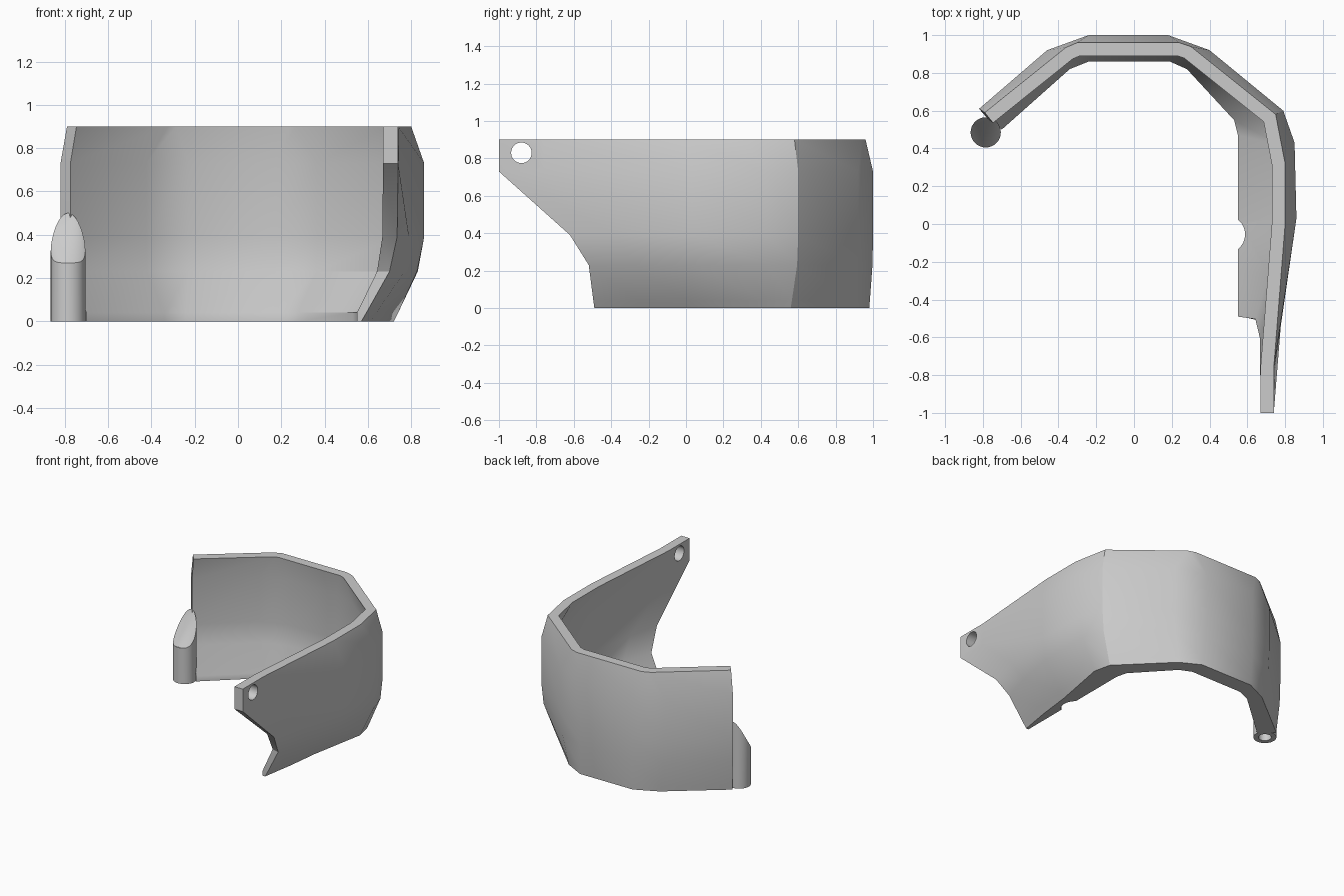
import bpy
import bmesh
import math
from mathutils import Vector

default_cube = bpy.data.objects.get("Cube")
if default_cube:
    bpy.data.objects.remove(default_cube, do_unlink=True)

grey = bpy.data.materials.new("plain_grey")
grey.use_nodes = True
grey.diffuse_color = (0.6, 0.6, 0.6, 1)
grey.node_tree.nodes["Principled BSDF"].inputs["Base Color"].default_value = grey.diffuse_color


def make_object(name, mesh_builder):
    """Turn a bmesh into a linked object with the shared material."""
    bmesh.ops.recalc_face_normals(mesh_builder, faces=mesh_builder.faces)
    mesh = bpy.data.meshes.new(name)
    mesh_builder.to_mesh(mesh)
    mesh_builder.free()
    mesh.materials.append(grey)
    part = bpy.data.objects.new(name, mesh)
    bpy.context.collection.objects.link(part)
    return part


def make_cutter(name, radius, depth, location, rotation=(0, 0, 0)):
    """Hidden cylinder used for cutting holes."""
    bpy.ops.mesh.primitive_cylinder_add(
        vertices=32, radius=radius, depth=depth, location=location, rotation=rotation)
    cutter = bpy.context.object
    cutter.name = name
    cutter.hide_render = True
    cutter.hide_set(True)
    cutter.display_type = 'WIRE'
    return cutter


def cut(part, cutter):
    """Boolean the cutter out of the part, apply it and drop the cutter."""
    modifier = part.modifiers.new(cutter.name, 'BOOLEAN')
    modifier.operation = 'DIFFERENCE'
    modifier.solver = 'EXACT'
    modifier.object = cutter
    bpy.context.view_layer.objects.active = part
    bpy.ops.object.modifier_apply(modifier=modifier.name)
    bpy.data.objects.remove(cutter, do_unlink=True)


def smooth(part):
    bpy.ops.object.select_all(action='DESELECT')
    part.select_set(True)
    bpy.context.view_layer.objects.active = part
    bpy.ops.object.shade_smooth_by_angle(angle=math.radians(30))


def blend(first, second, factor):
    return [a.lerp(b, factor) for a, b in zip(first, second)]


def contour(*points):
    return [Vector(point) for point in points]


def inset(path, distance):
    """Offset an open path to the inside of the curve, with mitred corners."""
    normals = []
    for start, end in zip(path, path[1:]):
        direction = (end - start).normalized()
        normals.append(Vector((direction.y, -direction.x)))
    result = []
    for index, point in enumerate(path):
        before = normals[max(index - 1, 0)]
        after = normals[min(index, len(normals) - 1)]
        middle = (before + after).normalized()
        result.append(point + middle * (distance / middle.dot(after)))
    return result


# Outer contours, from the short arm round the back to the long arm
bottom = contour((-.8, .59), (-.41, .9), (-.24, .98), (.2, .98), (.35, .9),
                 (.69, .56), (.72, .43), (.64, 0))
middle = contour((-.82, .61), (-.46, .92), (-.24, 1), (.18, 1), (.4, .92),
                 (.79, .6), (.85, .43), (.86, .03))
top = contour((-.79, .59), (-.36, .935), (-.3, .96), (.24, .96), (.3, .94),
              (.75, .58), (.8, .32), (.8, 0))
lower = blend(bottom, middle, .85)

# The long arm grows forward with height
arm_end = contour((.57, -.49), (.7, -.52), (.735, -.62), (.74, -1), (.74, -1))
arm_neck = contour((.61, -.25), (.77, -.28), (.79, -.38), (.745, -.76), (.74, -.76))
outer = [path + [neck, end] for path, neck, end in
         zip((bottom, lower, middle, middle, top), arm_neck, arm_end)]
heights = [0, .23, .39, .73, .9]

# Inside contours: a thick lip at the bottom and a thin wall above it
lip = contour((-.7, .5), (-.34, .82), (-.24, .86), (.19, .86), (.28, .82),
              (.53, .55), (.55, .47), (.55, 0), (.55, -.25), (.55, -.49))
inner = [lip, lip, inset(outer[1], .06)] + [inset(path, .07) for path in outer[2:]]
outer.insert(1, blend(outer[0], outer[1], .18))
heights.insert(1, .04)

# Loft the curved wall
builder = bmesh.new()


def add_grid(paths):
    return [[builder.verts.new((point.x, point.y, height)) for point in path]
            for path, height in zip(paths, heights)]


def bridge(first, second):
    for a, b, c, d in zip(first, first[1:], second[1:], second):
        builder.faces.new((a, b, c, d))


outside, inside = add_grid(outer), add_grid(inner)
for grid in (outside, inside):
    for low_row, high_row in zip(grid, grid[1:]):
        bridge(low_row, high_row)
for level in (0, -1):
    bridge(outside[level], inside[level])
    bridge([row[level] for row in outside], [row[level] for row in inside])
wall = make_object("curved_wall", builder)

# Round hole at the arm tip and the shallow scoop in the bottom lip
cut(wall, make_cutter("tip_hole", .055, .6, (.7, -.88, .83), (0, math.pi / 2, 0)))
cut(wall, make_cutter("lip_scoop", .1, .6, (.488, -.055, .1)))
smooth(wall)

# Pivot post with a hollow sloping top
builder = bmesh.new()
bmesh.ops.create_cone(builder, cap_ends=True, segments=32, radius1=.08, radius2=.08, depth=.4)
for vert in builder.verts:
    is_top = vert.co.z > 0
    vert.co.x -= .785
    vert.co.y += .485
    vert.co.z = .27 + 9 * (vert.co.y - .405) ** 2 if is_top else 0
bmesh.ops.triangulate(builder, faces=[f for f in builder.faces if len(f.verts) > 4])
post = make_object("pivot_post", builder)
cut(post, make_cutter("post_socket", .045, .4, (-.785, .485, 0)))
smooth(post)
